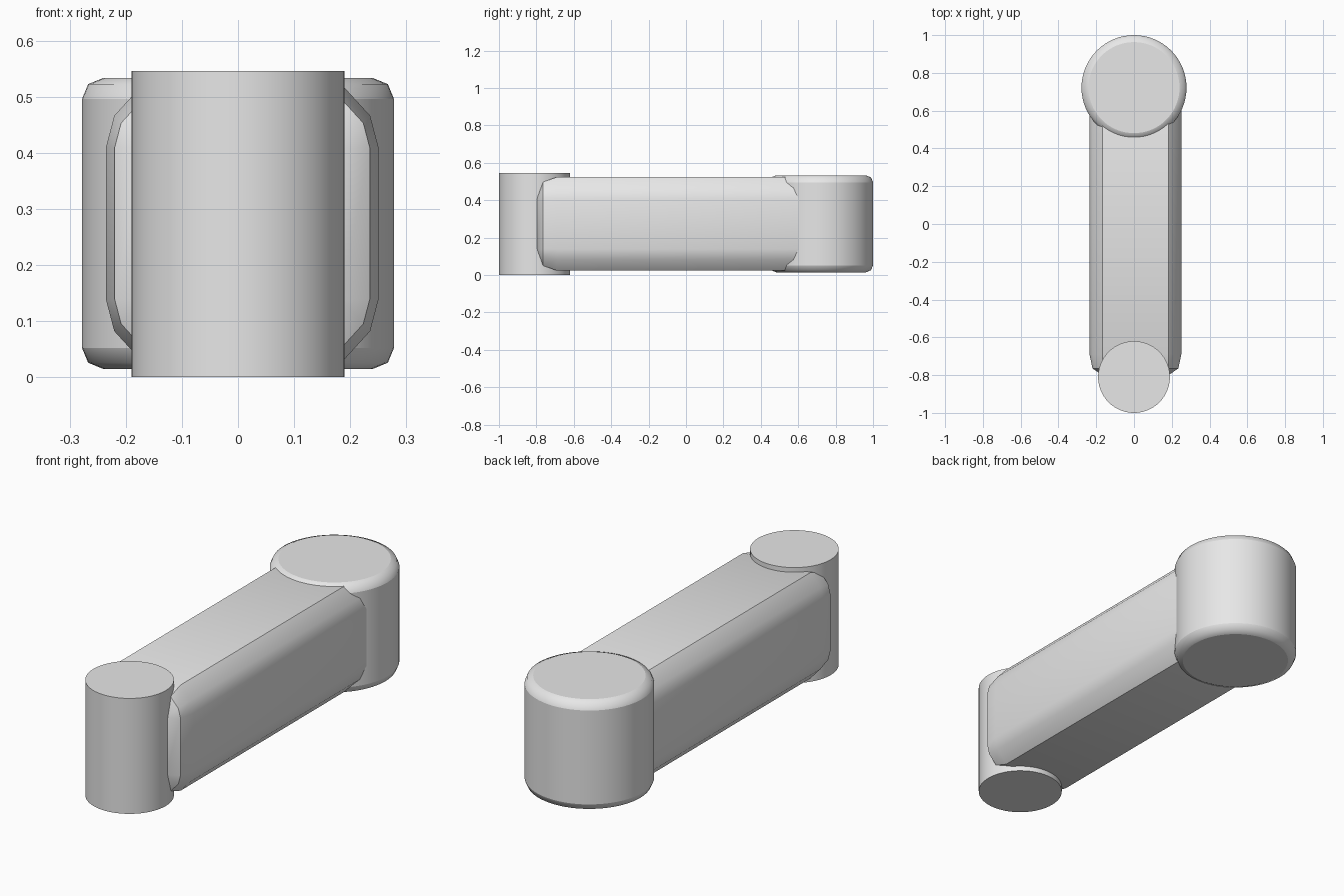
import bpy
import bmesh
from math import radians

if "Cube" in bpy.data.objects:
    bpy.data.objects.remove(bpy.data.objects["Cube"])

GREY = (0.8, 0.8, 0.8, 1)
grey = bpy.data.materials.new("plain grey")
grey.use_nodes = True
grey.diffuse_color = GREY
grey.node_tree.nodes["Principled BSDF"].inputs["Base Color"].default_value = GREY


def finish(bm, name, location, bevel=0):
    """Turn a bmesh into a smooth, optionally bevelled object."""
    mesh = bpy.data.meshes.new(name)
    bmesh.ops.recalc_face_normals(bm, faces=bm.faces)
    bm.to_mesh(mesh)
    bm.free()
    mesh.materials.append(grey)
    obj = bpy.data.objects.new(name, mesh)
    obj.location = location
    bpy.context.collection.objects.link(obj)
    bpy.ops.object.select_all(action='DESELECT')
    obj.select_set(True)
    bpy.context.view_layer.objects.active = obj
    bpy.ops.object.shade_smooth_by_angle(angle=radians(30))
    if bevel:
        mod = obj.modifiers.new("rounded rims", 'BEVEL')
        mod.width = bevel
        mod.segments = 2
        mod.limit_method = 'ANGLE'
        mod.angle_limit = radians(40)
    return obj


def cylinder(name, y, radius, bottom, top, bevel=0):
    bm = bmesh.new()
    bmesh.ops.create_cone(bm, cap_ends=True, segments=64, radius1=radius,
                          radius2=radius, depth=top - bottom)
    return finish(bm, name, (0, y, (bottom + top) / 2), bevel)


def rounded_arm(name, location, flat_x, flat_z, stations):
    """Loft a rounded rectangle along y; each station has y and corner size."""
    corner = [(0.068, 0), (0.053, 0.057), (0, 0.115)]
    bm = bmesh.new()
    rings = []
    for y, size in stations:
        ring = []
        for sx, sz in ((1, 1), (-1, 1), (-1, -1), (1, -1)):
            # Alternate direction so that the outline stays continuous
            for dx, dz in (corner if sx * sz > 0 else corner[::-1]):
                ring.append(bm.verts.new((sx * (flat_x + dx * size), y,
                                          sz * (flat_z + dz * size))))
        rings.append(ring)
    for a, b in zip(rings, rings[1:]):
        for i in range(len(a)):
            j = (i + 1) % len(a)
            bm.faces.new((a[i], a[j], b[j], b[i]))
    bm.faces.new(rings[0])
    bm.faces.new(rings[-1])
    bmesh.ops.remove_doubles(bm, verts=bm.verts, dist=0.0005)
    return finish(bm, name, location)


# Slim upright post at the front
cylinder("front_post", -0.81, 0.19, 0, 0.546)

# Wider hub with rounded rims at the back
cylinder("rear_hub", 0.722, 0.278, 0.015, 0.533, bevel=0.037)

# Connecting arm, rounded on all edges and slightly off centre
end = [(-0.8, 0), (-0.765, 0.77), (-0.69, 1)]
stations = end + [(-y, size) for y, size in reversed(end)]
rounded_arm("connecting_arm", (0.0075, 0, 0.274), 0.175, 0.135, stations)
